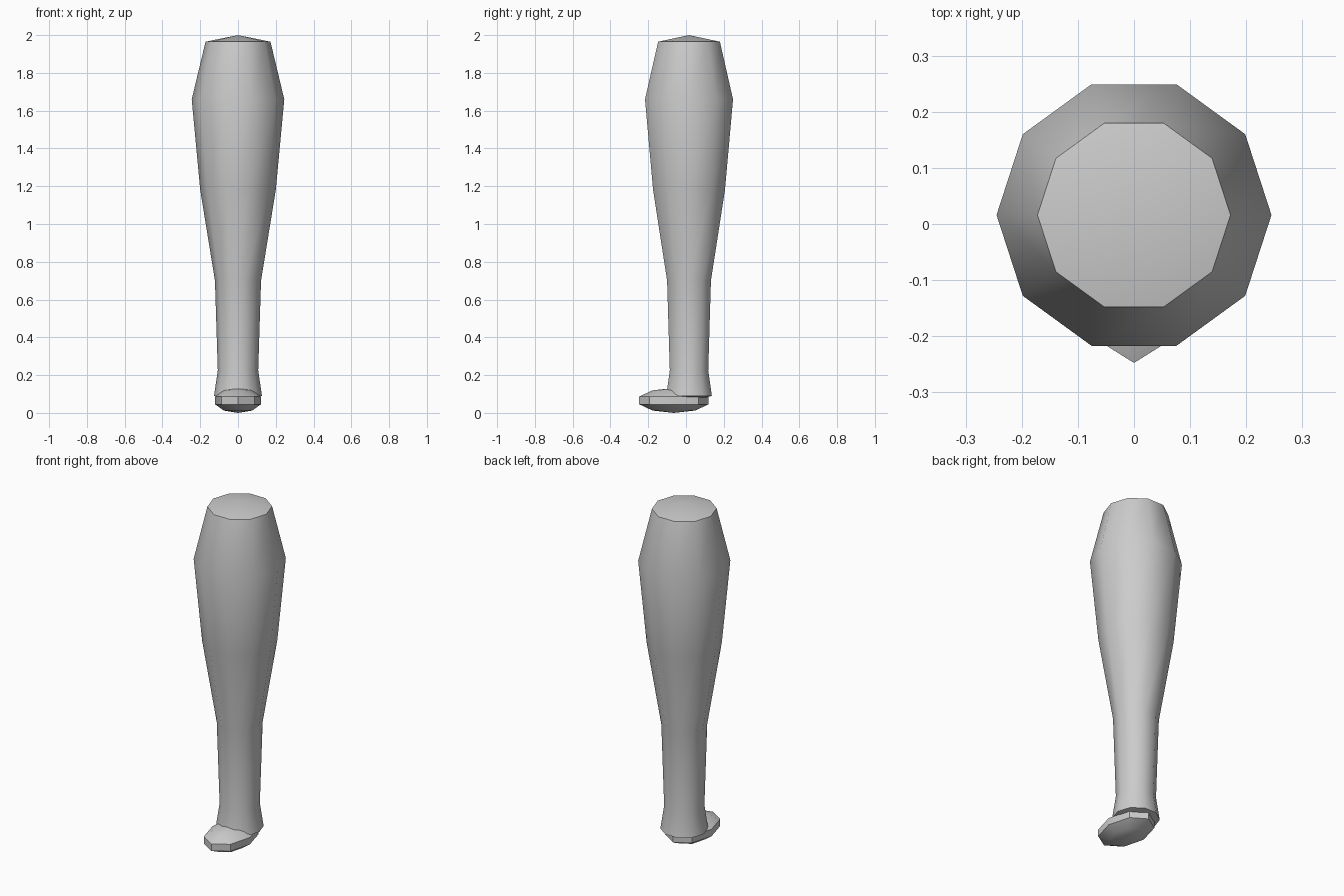
import bpy, bmesh, math
from mathutils import Matrix, Vector

if "Cube" in bpy.data.objects:
    bpy.data.objects.remove(bpy.data.objects["Cube"], do_unlink=True)

grey = bpy.data.materials.new("plain_grey")
grey.use_nodes = True
colour = (0.6, 0.6, 0.6, 1)
grey.diffuse_color = colour
grey.node_tree.nodes["Principled BSDF"].inputs["Base Color"].default_value = colour


def add_part(name, bm):
    """Turn a bmesh into a shaded object."""
    bmesh.ops.recalc_face_normals(bm, faces=bm.faces)
    mesh = bpy.data.meshes.new(name)
    bm.to_mesh(mesh)
    bm.free()
    mesh.materials.append(grey)
    obj = bpy.data.objects.new(name, mesh)
    bpy.context.collection.objects.link(obj)
    bpy.ops.object.select_all(action="DESELECT")
    obj.select_set(True)
    bpy.context.view_layer.objects.active = obj
    bpy.ops.object.shade_smooth_by_angle(angle=math.radians(40))
    return obj


# Leg: ten-sided lathed profile (radius, height) with shallow conical ends
profile = [(0, 0.06), (0.127, 0.09), (0.107, 0.225), (0.122, 0.7),
           (0.2, 1.18), (0.245, 1.66), (0.172, 1.965), (0, 2)]
centre = Vector((0, 0.016, 0))
bm = bmesh.new()
verts = [bm.verts.new(centre + Vector((r, 0, z))) for r, z in profile]
edges = [bm.edges.new(pair) for pair in zip(verts, verts[1:])]
bmesh.ops.spin(bm, geom=verts + edges, cent=centre, axis=(0, 0, 1),
               angle=math.tau, steps=10, use_duplicate=False)
bmesh.ops.remove_doubles(bm, verts=bm.verts, dist=0.0005)
add_part("leg", bm)

# Foot: flattened, stretched eight-sided ball
bm = bmesh.new()
bmesh.ops.create_uvsphere(bm, u_segments=8, v_segments=5, radius=1)
bmesh.ops.transform(bm, verts=bm.verts,
                    matrix=Matrix.Translation((0, -0.064, 0.066))
                    @ Matrix.Diagonal((0.128, 0.193, 0.066, 1)))
add_part("foot", bm)
